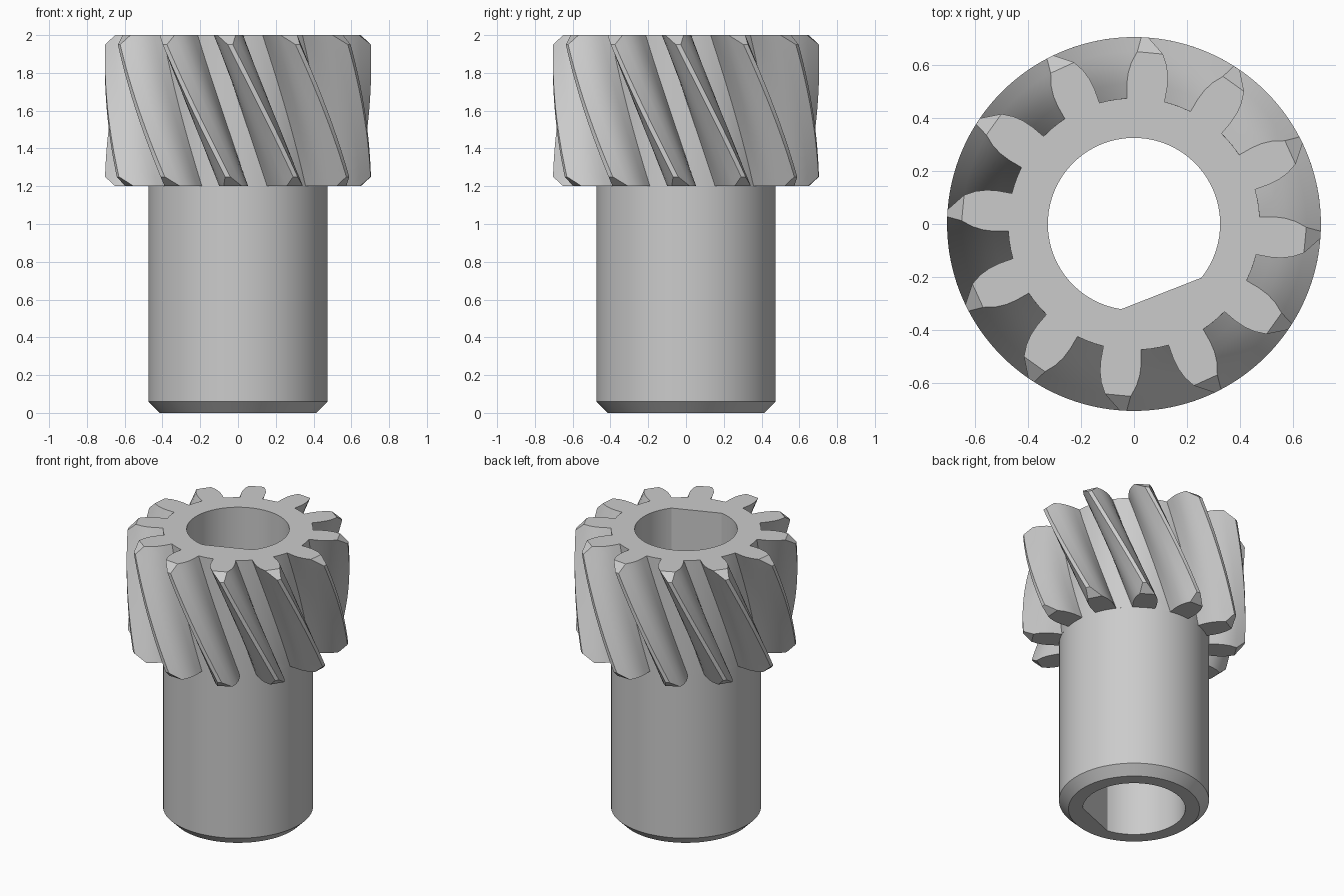
import bpy, bmesh
from math import radians, cos, sin, pi
from mathutils import Vector

cube = bpy.data.objects.get("Cube")
if cube:
    bpy.data.objects.remove(cube, do_unlink=True)

TEETH, TOP, GEAR_BASE, BEVEL = 12, 2.0, 1.2, 0.05
ROOT_R, TIP_R, END_R, BORE_R = 0.475, 0.705, 0.65, 0.325
TOP_ANGLE, TWIST, FLAT_ANGLE = -95.4, 33.0, -68.6
SEGMENTS = 72

# half tooth outline: radius, half angle in degrees
FLANK = [(ROOT_R, 8.7), (0.53, 8.3), (0.57, 7.6), (0.61, 6.3), (END_R, 4.3), (TIP_R, 1.1)]

steel = bpy.data.materials.new("steel grey")
steel.use_nodes = True
GREY = (0.6, 0.6, 0.6, 1)
steel.diffuse_color = GREY
steel.node_tree.nodes["Principled BSDF"].inputs["Base Color"].default_value = GREY


def polar(r, degrees, z):
    a = radians(degrees)
    return Vector((r * cos(a), r * sin(a), z))


def add_loop(bm, points):
    return [bm.verts.new(p) for p in points]


def bridge(bm, lower, upper):
    n = len(lower)
    for i in range(n):
        j = (i + 1) % n
        bm.faces.new((lower[i], lower[j], upper[j], upper[i]))


def finish(bm, name):
    mesh = bpy.data.meshes.new(name)
    bm.to_mesh(mesh)
    bm.free()
    mesh.materials.append(steel)
    obj = bpy.data.objects.new(name, mesh)
    bpy.context.collection.objects.link(obj)
    bpy.ops.object.select_all(action="DESELECT")
    obj.select_set(True)
    bpy.context.view_layer.objects.active = obj
    bpy.ops.object.shade_smooth_by_angle(angle=radians(25))
    return obj


def ring(r, z, flat=False):
    """Circle, or a D-shaped bore outline with one flat side."""
    points = []
    for i in range(SEGMENTS):
        off = -180 + 360 * i / SEGMENTS
        rad = r
        if flat and abs(off) < 30:
            rad = r * cos(pi / 6) / cos(radians(off))
        points.append(polar(rad, FLAT_ANGLE + off, z))
    return points


def gear_outline(z):
    """Tooth section at height z, turned along the helix and cut back at the ends."""
    turn = TOP_ANGLE + TWIST * (TOP - z) / (TOP - GEAR_BASE)
    at_end = z in (TOP, GEAR_BASE)
    half = [(FLANK[-2] if at_end and r > END_R else (r, a)) for r, a in FLANK]
    tooth = [(r, -a) for r, a in half] + [(r, a) for r, a in reversed(half)]
    pitch = 360 / TEETH
    gap = pitch - 2 * FLANK[0][1]
    tooth += [(ROOT_R, FLANK[0][1] + gap * k / 3) for k in (1, 2)]
    return [polar(r, turn + k * pitch + a, z) for k in range(TEETH) for r, a in tooth]


# shaft with chamfered foot and D-shaped bore
bm = bmesh.new()
sections = [ring(BORE_R, TOP, True), ring(BORE_R, 0, True), ring(0.415, 0),
            ring(ROOT_R, 0.06), ring(ROOT_R, GEAR_BASE)]
loops = [add_loop(bm, s) for s in sections]
for lower, upper in zip(loops, loops[1:]):
    bridge(bm, lower, upper)
finish(bm, "shaft")

# helical toothed head
bm = bmesh.new()
STEPS = 20
low, high = GEAR_BASE + BEVEL, TOP - BEVEL
heights = [GEAR_BASE] + [low + (high - low) * i / STEPS for i in range(STEPS + 1)] + [TOP]
loops = [add_loop(bm, gear_outline(z)) for z in heights]
for lower, upper in zip(loops, loops[1:]):
    bridge(bm, lower, upper)

# underside of each tooth
per_tooth = len(loops[0]) // TEETH
for k in range(TEETH):
    start = k * per_tooth
    bm.faces.new(reversed(loops[0][start:start + 2 * len(FLANK)]))
bmesh.ops.remove_doubles(bm, verts=bm.verts[:], dist=1e-5)

# top face around the bore
bore = add_loop(bm, ring(BORE_R, TOP, True))
for i in range(SEGMENTS):
    bm.edges.new((bore[i - 1], bore[i]))
rim = [e for e in bm.edges if all(abs(v.co.z - TOP) < 1e-5 for v in e.verts)
       and len(e.link_faces) < 2]
result = bmesh.ops.triangle_fill(bm, edges=rim, use_beauty=True, normal=(0, 0, 1))
for f in result["geom"]:
    if isinstance(f, bmesh.types.BMFace):
        f.normal_update()
        if f.normal.z < 0:
            f.normal_flip()
finish(bm, "helical_gear")
